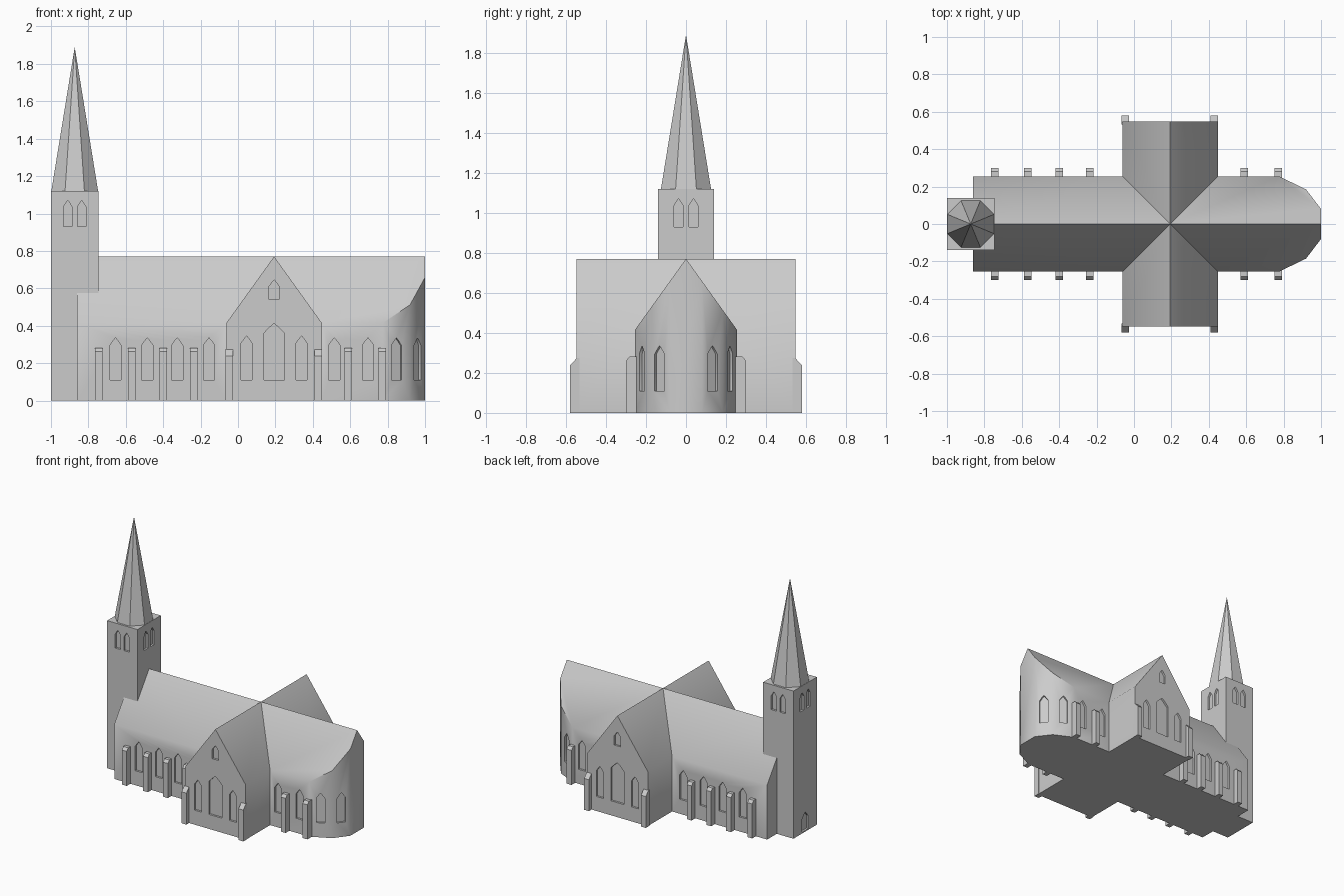
import bpy, bmesh, math

if "Cube" in bpy.data.objects:
    bpy.data.objects.remove(bpy.data.objects["Cube"])

stone = bpy.data.materials.new("light grey stone")
stone.diffuse_color = (0.6, 0.6, 0.6, 1)
stone.use_nodes = True
stone.node_tree.nodes["Principled BSDF"].inputs["Base Color"].default_value = stone.diffuse_color


def finish(name, bm):
    bmesh.ops.recalc_face_normals(bm, faces=bm.faces)
    me = bpy.data.meshes.new(name)
    bm.to_mesh(me)
    bm.free()
    me.materials.append(stone)
    ob = bpy.data.objects.new(name, me)
    bpy.context.collection.objects.link(ob)
    return ob


def prism(bm, a, b):
    """Solid between two matching outlines."""
    va, vb = [bm.verts.new(p) for p in a], [bm.verts.new(p) for p in b]
    bm.faces.new(va)
    bm.faces.new(vb[::-1])
    n = len(va)
    for i in range(n):
        j = (i + 1) % n
        bm.faces.new((va[j], va[i], vb[i], vb[j]))


def solid(name, a, b):
    bm = bmesh.new()
    prism(bm, a, b)
    return finish(name, bm)


def combine(ob, other, op):
    """Apply a boolean and remove the helper."""
    m = ob.modifiers.new("bool", 'BOOLEAN')
    m.operation, m.solver, m.object = op, 'EXACT', other
    bpy.context.view_layer.objects.active = ob
    bpy.ops.object.modifier_apply(modifier=m.name)
    bpy.data.objects.remove(other)


def window(bm, x, y, nx, ny, w, z0, zs, z1, depth=0.015):
    """Pointed window cutter centred on a wall point with outward normal."""
    l = math.hypot(nx, ny)
    nx, ny = nx / l, ny / l
    shape = [(-w / 2, z0), (w / 2, z0), (w / 2, zs), (w * 0.2, z1 - (z1 - zs) * 0.35),
             (0, z1), (-w * 0.2, z1 - (z1 - zs) * 0.35), (-w / 2, zs)]
    prism(bm, *[[(x - ny * u + nx * d, y + nx * u + ny * d, z) for u, z in shape]
                for d in (-depth, depth)])


# main body: gabled nave with polygonal apse, crossed by a gabled transept
W, EAVE, RIDGE, CX, TY = 0.255, 0.415, 0.77, 0.193, 0.547
gable = [(-W, 0), (W, 0), (W, EAVE), (0, RIDGE), (-W, EAVE)]
body = solid("church_body", [(-0.86, u, z) for u, z in gable], [(1.1, u, z) for u, z in gable])
half = [(0.775, W), (0.92, 0.185), (1.0, 0.08)]
plan = [(-1.2, -0.5), (0.775, -0.5)] + [(x, -y) for x, y in half] + \
       half[::-1] + [(0.775, 0.5), (-1.2, 0.5)]
combine(body, solid("plan_helper", [(x, y, -0.2) for x, y in plan],
                    [(x, y, 1) for x, y in plan]), 'INTERSECT')
combine(body, solid("transept_helper", [(CX + u, -TY, z) for u, z in gable],
                    [(CX + u, TY, z) for u, z in gable]), 'UNION')

# recessed body windows, both sides
bm = bmesh.new()
for s in (-1, 1):
    for x in (-0.655, -0.485, -0.325, -0.155, 0.515, 0.695):
        window(bm, x, s * W, 0, s, 0.06, 0.11, 0.295, 0.335)
    for (xa, ya), (xb, yb) in zip(half, half[1:]):
        window(bm, (xa + xb) / 2, s * (ya + yb) / 2, ya - yb, s * (xb - xa), 0.06, 0.11, 0.295, 0.335)
    for x in (CX - 0.147, CX + 0.147):
        window(bm, x, s * TY, 0, s, 0.06, 0.11, 0.305, 0.345)
    window(bm, CX, s * TY, 0, s, 0.11, 0.11, 0.36, 0.412)
    window(bm, CX, s * TY, 0, s, 0.054, 0.54, 0.61, 0.645)
combine(body, finish("body_window_cutter", bm), 'DIFFERENCE')
bpy.ops.object.select_all(action='DESELECT')
body.select_set(True)
bpy.context.view_layer.objects.active = body
bpy.ops.object.shade_smooth_by_angle(angle=math.radians(40))

# tower with paired belfry windows and a west door
TX, HX, HY, TH = -0.873, 0.127, 0.14, 1.12
base = [(TX - HX, -HY), (TX + HX, -HY), (TX + HX, HY), (TX - HX, HY)]
tower = solid("tower", [(x, y, 0) for x, y in base], [(x, y, TH) for x, y in base])
bm = bmesh.new()
for s in (-1, 1):
    for o in (-0.037, 0.037):
        window(bm, TX + o, s * HY, 0, s, 0.046, 0.93, 1.035, 1.07)
        window(bm, TX + s * HX, o, s, 0, 0.046, 0.93, 1.035, 1.07)
window(bm, TX - HX, 0, -1, 0, 0.07, 0.01, 0.11, 0.15)
combine(tower, finish("tower_window_cutter", bm), 'DIFFERENCE')

# octagonal spire
bm = bmesh.new()
r = 0.125 / math.cos(math.pi / 8)
ring = [bm.verts.new((TX + r * math.cos((i + 0.5) * math.pi / 4),
                      r * math.sin((i + 0.5) * math.pi / 4), TH)) for i in range(8)]
tip = bm.verts.new((TX, 0, 1.89))
bm.faces.new(ring[::-1])
for i in range(8):
    bm.faces.new((ring[i], ring[(i + 1) % 8], tip))
finish("spire", bm)

# buttresses with sloped caps along the nave, choir and transept corners
wall_cap = [(0.24, 0), (0.299, 0), (0.299, 0.262), (0.281, 0.282), (0.24, 0.282)]
corner_cap = [(0.533, 0), (0.579, 0), (0.579, 0.238), (0.545, 0.275), (0.533, 0.275)]
for name, xs, prof in (("wall_buttresses", (-0.745, -0.567, -0.4, -0.236, 0.589, 0.772), wall_cap),
                       ("transept_buttresses", (-0.048, 0.43), corner_cap)):
    bm = bmesh.new()
    for s in (-1, 1):
        for x in xs:
            prism(bm, [(x - 0.02, s * y, z) for y, z in prof], [(x + 0.02, s * y, z) for y, z in prof])
    finish(name, bm)
